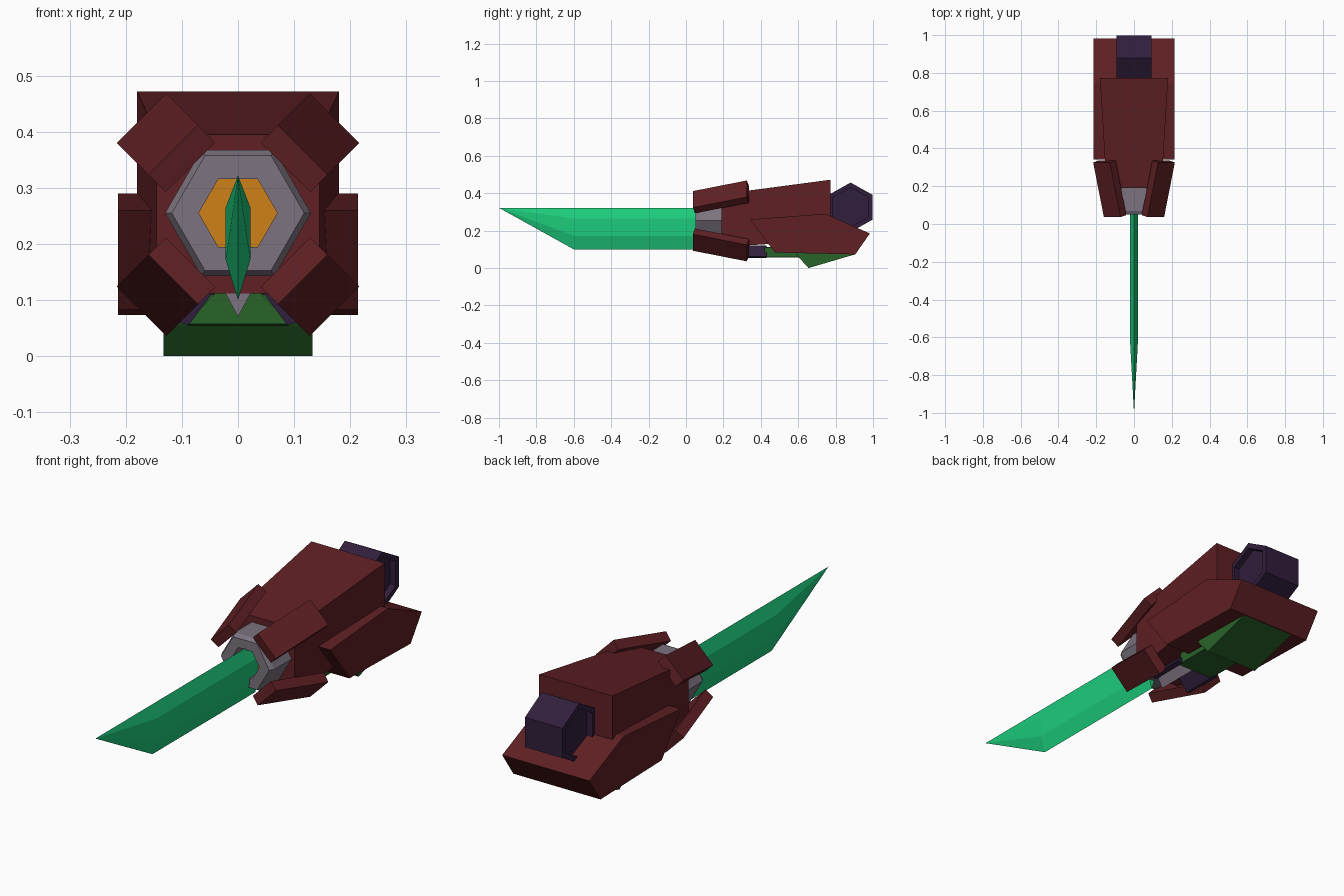
import bpy, bmesh
from math import cos, sin, pi
from mathutils import Vector

if "Cube" in bpy.data.objects:
    bpy.data.objects.remove(bpy.data.objects["Cube"])

AXIS_Z = 0.255


def material(name, rgb):
    m = bpy.data.materials.new(name)
    m.diffuse_color = (*rgb, 1)
    m.use_nodes = True
    m.node_tree.nodes["Principled BSDF"].inputs["Base Color"].default_value = m.diffuse_color
    return m


RED = material("dark_red", (0.115, 0.014, 0.017))
BLADE = material("blade_green", (0.012, 0.60, 0.20))
GREEN = material("dark_green", (0.022, 0.125, 0.022))
PURPLE = material("dark_purple", (0.030, 0.013, 0.045))
ORANGE = material("orange", (0.62, 0.22, 0.010))
STEEL = material("steel", (0.20, 0.17, 0.21))


def finish(bm, name, mat):
    bmesh.ops.recalc_face_normals(bm, faces=bm.faces)
    mesh = bpy.data.meshes.new(name)
    bm.to_mesh(mesh)
    bm.free()
    mesh.materials.append(mat)
    ob = bpy.data.objects.new(name, mesh)
    bpy.context.collection.objects.link(ob)
    return ob


def loft(name, loops, mat, caps=(True, True)):
    """Skin a list of equal-length point loops."""
    bm = bmesh.new()
    rings = [[bm.verts.new(p) for p in loop] for loop in loops]
    n = len(rings[0])
    for a, b in zip(rings, rings[1:]):
        for i in range(n):
            j = (i + 1) % n
            bm.faces.new((a[i], a[j], b[j], b[i]))
    if caps[0]:
        bm.faces.new(rings[0])
    if caps[1]:
        bm.faces.new(rings[-1])
    return finish(bm, name, mat)


def side_prism(name, yz, w, mat):
    """Side profile extruded symmetrically along x."""
    return loft(name, [[(x, y, z) for y, z in yz] for x in (-w, w)], mat)


def front_prism(name, xz, y0, y1, mat):
    return loft(name, [[(x, y, z) for x, z in xz] for y in (y0, y1)], mat)


def rect(y, w, z0, z1):
    return [(-w, y, z0), (w, y, z0), (w, y, z1), (-w, y, z1)]


def hexagon(r, y):
    return [(r * cos(i * pi / 3), y, AXIS_Z + r * sin(i * pi / 3)) for i in range(6)]


# Blade: hexagonal section closing to a point at the top edge
section = [(0, 0.322), (0.022, 0.265), (0.022, 0.172),
           (0, 0.10), (-0.022, 0.172), (-0.022, 0.265)]
bm = bmesh.new()
back = [bm.verts.new((x, 0.12, z)) for x, z in section]
front = [bm.verts.new((x, -0.6, z)) for x, z in section]
tip = bm.verts.new((0, -1, 0.322))
bm.faces.new(back)
for i in range(6):
    j = (i + 1) % 6
    bm.faces.new((back[i], back[j], front[j], front[i]))
    bm.faces.new((front[i], front[j], tip))
finish(bm, "blade", BLADE)

# Muzzle ring with chamfered lip, and its glowing core
loft("muzzle_ring", [hexagon(r, y) for r, y in
     ((0.13, 0.21), (0.13, 0.07), (0.118, 0.05), (0.07, 0.05), (0.07, 0.13))],
     STEEL, (True, False))
loft("muzzle_core", [hexagon(0.071, 0.11), hexagon(0.071, 0.14)], ORANGE)

# Main housing, widening to the rear
loft("upper_housing", [rect(0.19, 0.145, 0.112, 0.395),
                       rect(0.772, 0.18, 0.15, 0.472)], RED)
side_prism("lower_housing", [(0.342, 0.26), (0.745, 0.29), (0.983, 0.185),
                             (0.905, 0.073), (0.475, 0.083)], 0.214, RED)

# Four flared guard plates around the muzzle
for sx, side in ((1, "right"), (-1, "left")):
    for sz, level in ((1, "upper"), (-1, "lower")):
        out = Vector((sx, 0, sz)).normalized()
        tan = Vector((sx, 0, -sz)).normalized() * 0.0625
        centre = Vector((0, 0, 0.252))
        prof = ((0.12, 0.047), (0.163, 0.037), (0.243, 0.325), (0.20, 0.337))
        loft(f"{level}_{side}_guard_plate",
             [[centre + out * r + Vector((0, y, 0)) + s * tan for r, y in prof]
              for s in (-1, 1)], RED)

# Rear hexagonal drum with recessed sides
hexa = [(0.88 + 0.118 * cos(pi / 6 + i * pi / 3) / cos(pi / 6),
         0.325 + 0.132 * sin(pi / 6 + i * pi / 3)) for i in range(6)]


def drum(x, s):
    return [(x, 0.88 + (y - 0.88) * s, 0.325 + (z - 0.325) * s) for y, z in hexa]


loft("rear_drum", [drum(x, s) for x, s in
     ((-0.065, 0.8), (-0.092, 0.8), (-0.092, 1), (0.092, 1), (0.092, 0.8), (0.065, 0.8))],
     PURPLE)

# Underside: purple side slats, green inner block, keel and steel fin
for s, side in ((1, "right"), (-1, "left")):
    front_prism(f"{side}_under_slat",
                [(s * 0.04, 0.12), (s * 0.06, 0.12), (s * 0.11, 0.062), (s * 0.088, 0.055)],
                0.25, 0.43, PURPLE)
front_prism("under_block", [(-0.04, 0.113), (0.04, 0.113), (0.092, 0.057), (-0.092, 0.057)],
            0.41, 0.64, GREEN)
side_prism("keel", [(0.42, 0.11), (0.42, 0.06), (0.605, 0.055), (0.655, 0.0),
                    (0.90, 0.072), (0.85, 0.11)], 0.09, GREEN)
side_prism("keel_wedge", [(0.58, 0.09), (0.605, 0.055), (0.655, 0.0),
                          (0.90, 0.072), (0.85, 0.10)], 0.133, GREEN)
front_prism("under_fin", [(-0.024, 0.115), (0.024, 0.115), (0, 0.07)], 0.19, 0.40, STEEL)
